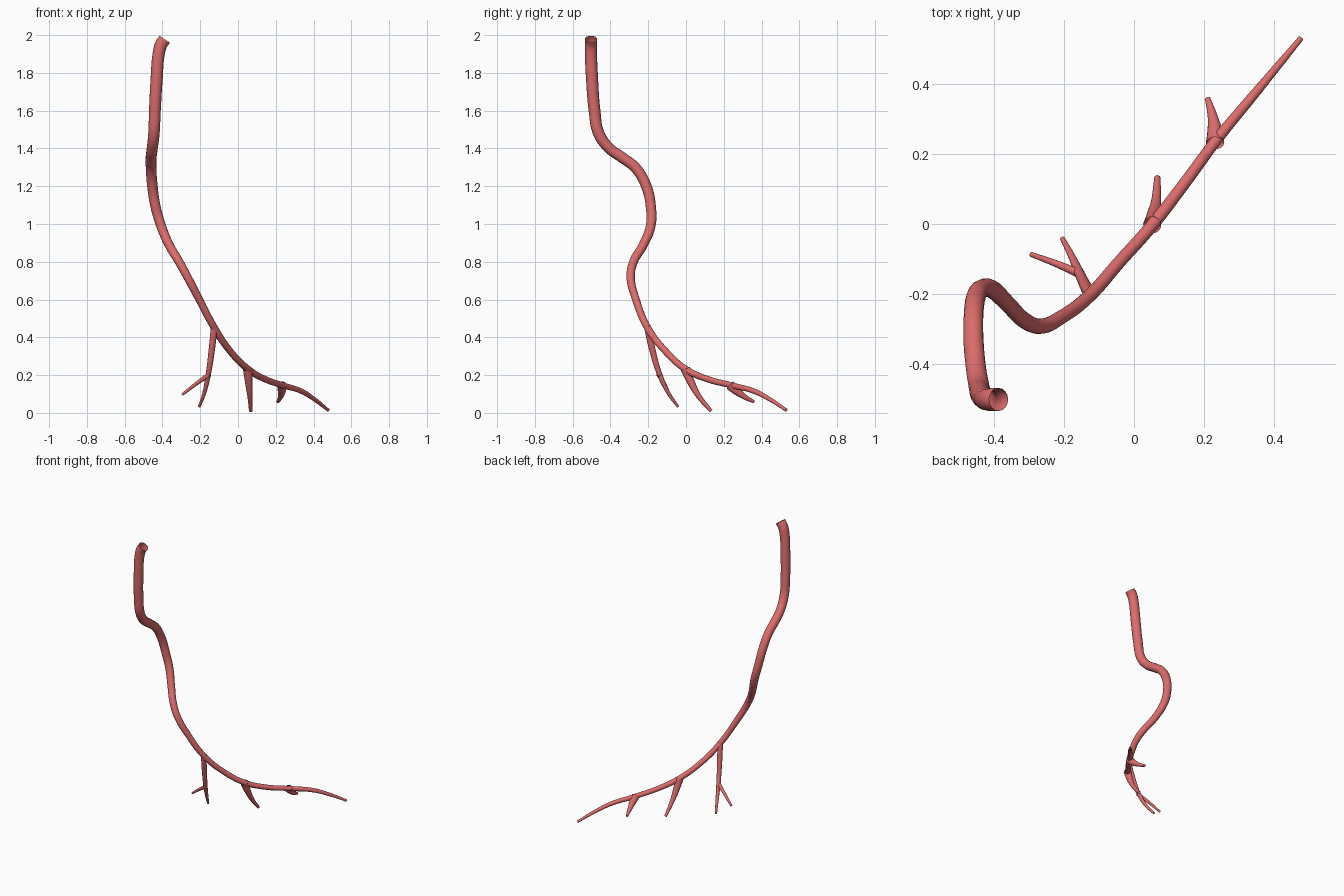
import bpy

mat = bpy.data.materials.new("vessel_red")
mat.diffuse_color = (0.72, 0.15, 0.15, 1)


def vessel(name, points):
    """Open tapered tube through (x, y, z, radius) points."""
    cu = bpy.data.curves.new(name + "_path", 'CURVE')
    cu.dimensions = '3D'
    cu.bevel_depth = 1.0
    cu.bevel_resolution = 6
    cu.resolution_u = 8
    cu.use_fill_caps = False
    sp = cu.splines.new('BEZIER')
    sp.bezier_points.add(len(points) - 1)
    for bp, (x, y, z, r) in zip(sp.bezier_points, points):
        bp.co = (x, y, z)
        bp.radius = r
        bp.handle_left_type = bp.handle_right_type = 'AUTO'
    tmp = bpy.data.objects.new(name + "_path", cu)
    bpy.context.collection.objects.link(tmp)
    dg = bpy.context.evaluated_depsgraph_get()
    me = bpy.data.meshes.new_from_object(tmp.evaluated_get(dg))
    bpy.data.objects.remove(tmp)
    me.materials.clear()
    me.materials.append(mat)
    for p in me.polygons:
        p.use_smooth = True
    ob = bpy.data.objects.new(name, me)
    bpy.context.collection.objects.link(ob)
    return ob


# Main trunk, from the wide open end down to the thin tip
vessel("main_vessel", [
    (-0.388, -0.503, 1.978, 0.033), (-0.407, -0.503, 1.95, 0.033),
    (-0.420, -0.503, 1.90, 0.032), (-0.430, -0.498, 1.78, 0.032),
    (-0.440, -0.484, 1.60, 0.031), (-0.445, -0.462, 1.48, 0.030),
    (-0.454, -0.405, 1.40, 0.029), (-0.460, -0.335, 1.35, 0.029),
    (-0.460, -0.265, 1.295, 0.028), (-0.453, -0.210, 1.20, 0.028),
    (-0.436, -0.186, 1.09, 0.027), (-0.407, -0.187, 0.99, 0.026),
    (-0.365, -0.226, 0.89, 0.024), (-0.312, -0.278, 0.80, 0.023),
    (-0.268, -0.293, 0.72, 0.022), (-0.205, -0.265, 0.60, 0.020),
    (-0.125, -0.203, 0.45, 0.019), (-0.040, -0.107, 0.325, 0.018),
    (0.055, 0.000, 0.23, 0.018), (0.140, 0.110, 0.180, 0.017),
    (0.240, 0.245, 0.145, 0.016), (0.335, 0.360, 0.115, 0.014),
    (0.410, 0.450, 0.068, 0.011), (0.478, 0.532, 0.014, 0.008)])

# Side branches
vessel("first_branch", [
    (-0.125, -0.205, 0.46, 0.018), (-0.137, -0.182, 0.35, 0.017),
    (-0.158, -0.138, 0.20, 0.014), (-0.180, -0.090, 0.10, 0.010),
    (-0.205, -0.042, 0.033, 0.007)])
vessel("first_branch_twig", [
    (-0.150, -0.145, 0.205, 0.013), (-0.220, -0.115, 0.155, 0.010),
    (-0.295, -0.087, 0.097, 0.007)])
vessel("second_branch", [
    (0.052, -0.003, 0.232, 0.026), (0.058, 0.030, 0.155, 0.020),
    (0.064, 0.070, 0.085, 0.014), (0.067, 0.133, 0.010, 0.009)])
vessel("third_branch", [
    (0.232, 0.232, 0.148, 0.026), (0.232, 0.265, 0.118, 0.022),
    (0.225, 0.310, 0.085, 0.014), (0.211, 0.360, 0.059, 0.008)])
